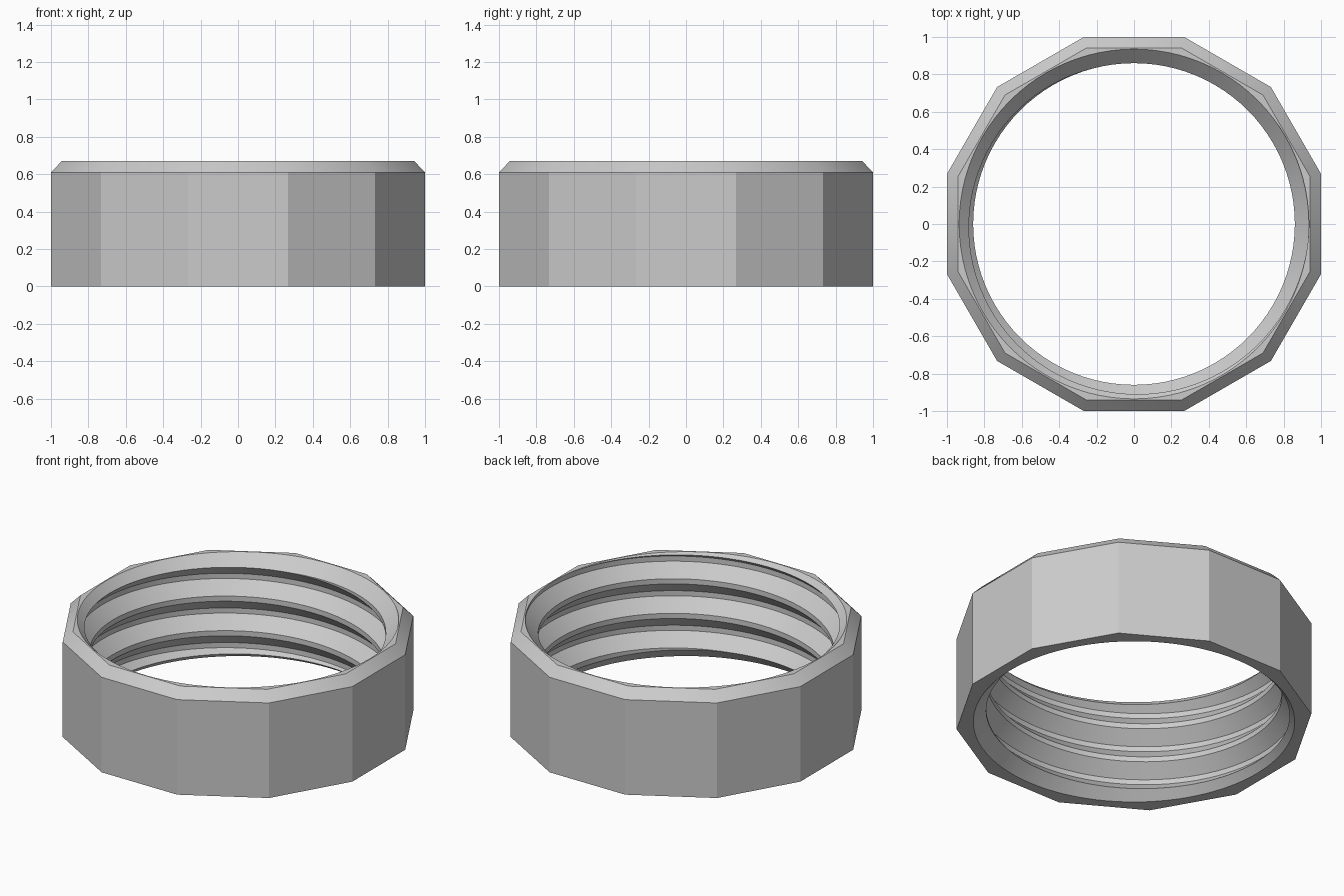
import bpy, bmesh, math

cube = bpy.data.objects.get("Cube")
if cube:
    bpy.data.objects.remove(cube, do_unlink=True)

HEIGHT, RIM = 0.67, 0.61          # ring height, start of the outer chamfer
MINOR, MAJOR = 0.86, 0.935        # thread crest and root radii
PITCH, CREST = 0.222, 0.033       # thread pitch, width of crest and root flats
STEPS, TURNS = 96, 6

metal = bpy.data.materials.new("light grey")
metal.use_nodes = True
grey = (0.6, 0.6, 0.6, 1)
metal.diffuse_color = grey
metal.node_tree.nodes["Principled BSDF"].inputs["Base Color"].default_value = grey


def finish(name, bm):
    bmesh.ops.recalc_face_normals(bm, faces=bm.faces)
    mesh = bpy.data.meshes.new(name)
    bm.to_mesh(mesh)
    bm.free()
    mesh.materials.append(metal)
    obj = bpy.data.objects.new(name, mesh)
    bpy.context.collection.objects.link(obj)
    return obj


def stacked(name, sides, sections, turn=0):
    """Closed solid from (radius, z) sections with regular polygon outlines."""
    bm = bmesh.new()
    rings = []
    for r, z in sections:
        angles = [turn + math.tau * i / sides for i in range(sides)]
        rings.append([bm.verts.new((r * math.cos(a), r * math.sin(a), z)) for a in angles])
    for low, high in zip(rings, rings[1:]):
        for i in range(sides):
            j = (i + 1) % sides
            bm.faces.new((low[i], low[j], high[j], high[i]))
    bm.faces.new(rings[0])
    bm.faces.new(rings[-1])
    return finish(name, bm)


def threaded_plug(name):
    """Helical sweep of a trapezoid thread, closed by a cone at each end."""
    bm = bmesh.new()
    flank = PITCH / 2 - CREST
    profile = [(MINOR, 0), (MINOR, CREST), (MAJOR, CREST + flank),
               (MAJOR, 2 * CREST + flank), (MINOR, PITCH)]
    # crest height 0.18 on the far side at 125 degrees
    start = 0.18 - CREST / 2 - PITCH * 125 / 360 - 2 * PITCH
    last = None
    for i in range(STEPS * TURNS + 1):
        a = math.tau * (i % STEPS) / STEPS
        lift = start + PITCH * i / STEPS
        row = [bm.verts.new((r * math.cos(a), r * math.sin(a), lift + z)) for r, z in profile]
        if last:
            for k in range(len(row) - 1):
                bm.faces.new((last[k], row[k], row[k + 1], last[k + 1]))
        last = row
    bmesh.ops.remove_doubles(bm, verts=bm.verts, dist=0.0005)
    low, high = bm.verts.new((0, 0, -1.5)), bm.verts.new((0, 0, 2.5))
    for e in [e for e in bm.edges if e.is_boundary]:
        tip = low if e.verts[0].co.z < HEIGHT / 2 else high
        bm.faces.new((e.verts[0], e.verts[1], tip))
    return finish(name, bm)


# Twelve-sided body with a chamfered upper rim
corner = 1 / math.cos(math.pi / 12)
ring = stacked("threaded_ring", 12,
               [(corner, 0), (corner, RIM), (0.942 * corner, HEIGHT)], math.pi / 12)

# Threaded bore and the countersink at both ends
D = 0.2
cutters = [
    threaded_plug("thread_cutter"),
    stacked("top_countersink_cutter", STEPS, [(MAJOR - D, HEIGHT - D), (MAJOR + D, HEIGHT + D)]),
    stacked("bottom_countersink_cutter", STEPS, [(MAJOR + D, -D), (MAJOR - D, D)]),
]
bpy.context.view_layer.objects.active = ring
for cutter in cutters:
    mod = ring.modifiers.new(cutter.name, "BOOLEAN")
    mod.operation = "DIFFERENCE"
    mod.solver = "EXACT"
    mod.object = cutter
    bpy.ops.object.modifier_apply(modifier=mod.name)
for cutter in cutters:
    bpy.data.objects.remove(cutter, do_unlink=True)

# Smooth the bore, keep the facets and thread edges sharp
bpy.ops.object.select_all(action="DESELECT")
ring.select_set(True)
bpy.ops.object.shade_smooth_by_angle(angle=math.radians(25))
